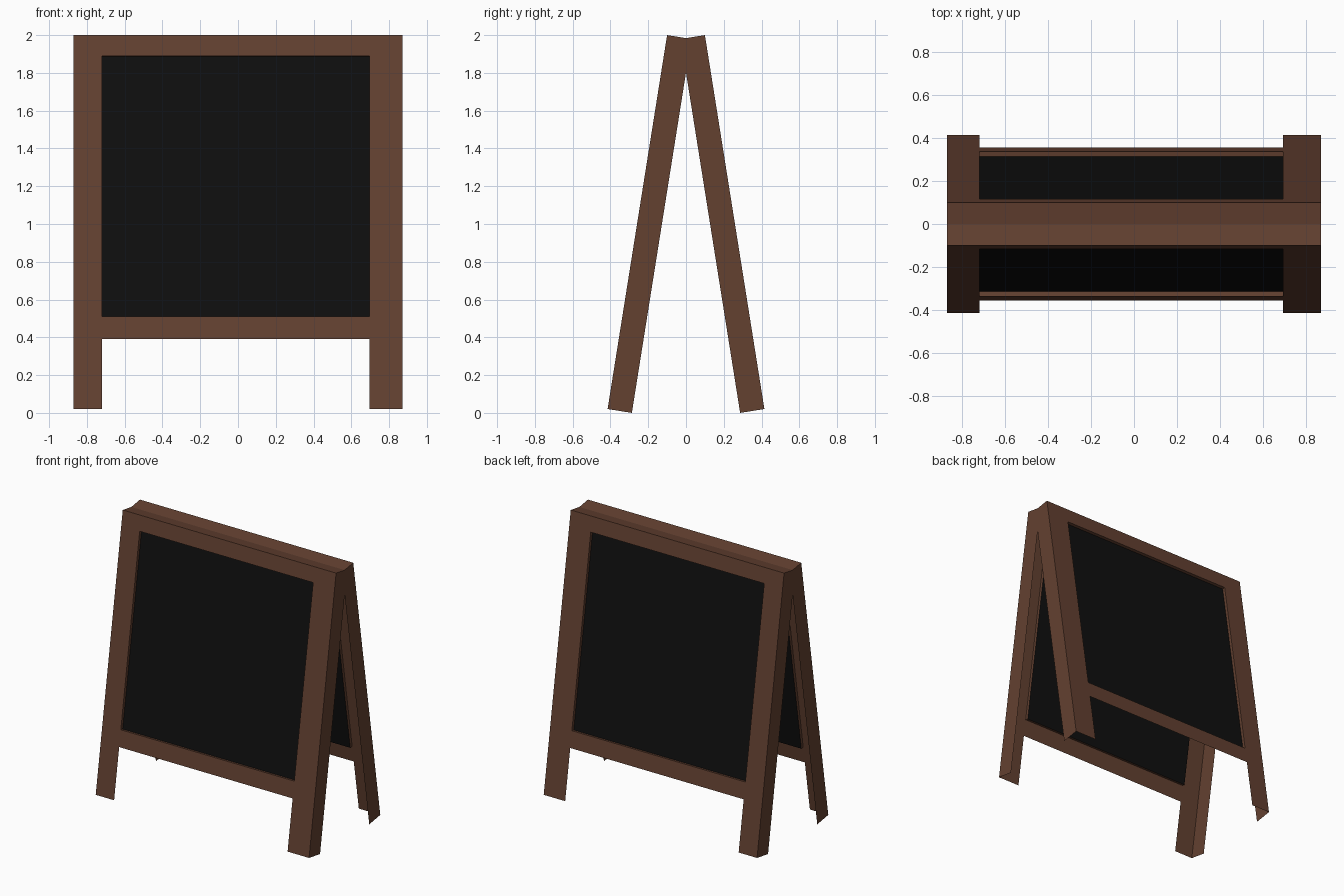
import bpy, bmesh, math

if "Cube" in bpy.data.objects:
    bpy.data.objects.remove(bpy.data.objects["Cube"])

# Panel layout (front panel; the back one is mirrored across y)
A = math.atan2(0.315, 1.98)            # lean angle
S, C = math.sin(A), math.cos(A)
FOOT_Y, THICK, RECESS = -0.415, 0.13, 0.022
FOOT_Z = THICK * S
XS = [-0.87, -0.72, 0.695, 0.87]       # leg and board edges
ZS = [FOOT_Z, 0.39, 0.51, 1.89, 2.0]   # foot, rail, board, top


def pt(x, z, d=0.0):
    """Point on the sloped panel: height z on its outer face, then d inward."""
    return (x, FOOT_Y + (z - FOOT_Z) * S / C + d * C, z - d * S)


def material(name, rgb):
    m = bpy.data.materials.new(name)
    m.diffuse_color = (*rgb, 1)
    m.use_nodes = True
    m.node_tree.nodes["Principled BSDF"].inputs["Base Color"].default_value = m.diffuse_color
    return m


def sheet(name, faces, mat):
    bm = bmesh.new()
    for f in faces:
        bm.faces.new([bm.verts.new(p) for p in f])
    bmesh.ops.remove_doubles(bm, verts=bm.verts, dist=1e-5)
    me = bpy.data.meshes.new(name)
    bm.to_mesh(me)
    bm.free()
    me.materials.append(mat)
    ob = bpy.data.objects.new(name, me)
    bpy.context.collection.objects.link(ob)
    mod = ob.modifiers.new("back_panel", 'MIRROR')
    mod.use_axis = (False, True, False)
    mod.use_mirror_merge = False


wood = material("brown_wood", (0.125, 0.052, 0.030))
black = material("chalkboard_black", (0.0045, 0.0045, 0.0045))

# Outer face of legs and rails (skip the gap under the rail and the board hole)
faces = []
for i in range(3):
    for j in range(4):
        if i == 1 and j in (0, 2):
            continue
        faces.append([pt(XS[i], ZS[j]), pt(XS[i + 1], ZS[j]),
                      pt(XS[i + 1], ZS[j + 1]), pt(XS[i], ZS[j + 1])])
sheet("frame_face", faces, wood)

# Outer sides, meeting at the ridge; the inner side of the frame is open
apex_d = -pt(0, 2.0)[1] / C
inner_z = FOOT_Z + (-FOOT_Y - THICK * C) * C / S
sides = []
for x in (XS[0], XS[3]):
    f = [pt(x, FOOT_Z), pt(x, FOOT_Z, THICK), pt(x, inner_z, THICK),
         pt(x, 2.0, apex_d), pt(x, 2.0)]
    sides.append(f if x > 0 else f[::-1])
sheet("frame_sides", sides, wood)

# Sloped top strip
sheet("frame_top", [[pt(XS[0], 2.0), pt(XS[3], 2.0),
                     pt(XS[3], 2.0, apex_d), pt(XS[0], 2.0, apex_d)]], wood)

# Recess walls and the chalkboard set into them
loop = [(XS[1], ZS[2]), (XS[2], ZS[2]), (XS[2], ZS[3]), (XS[1], ZS[3])]
sheet("board_recess", [[pt(*a), pt(*b), pt(*b, RECESS), pt(*a, RECESS)]
                       for a, b in zip(loop, loop[1:] + loop[:1])], wood)
sheet("chalkboard", [[pt(*p, RECESS) for p in loop]], black)
